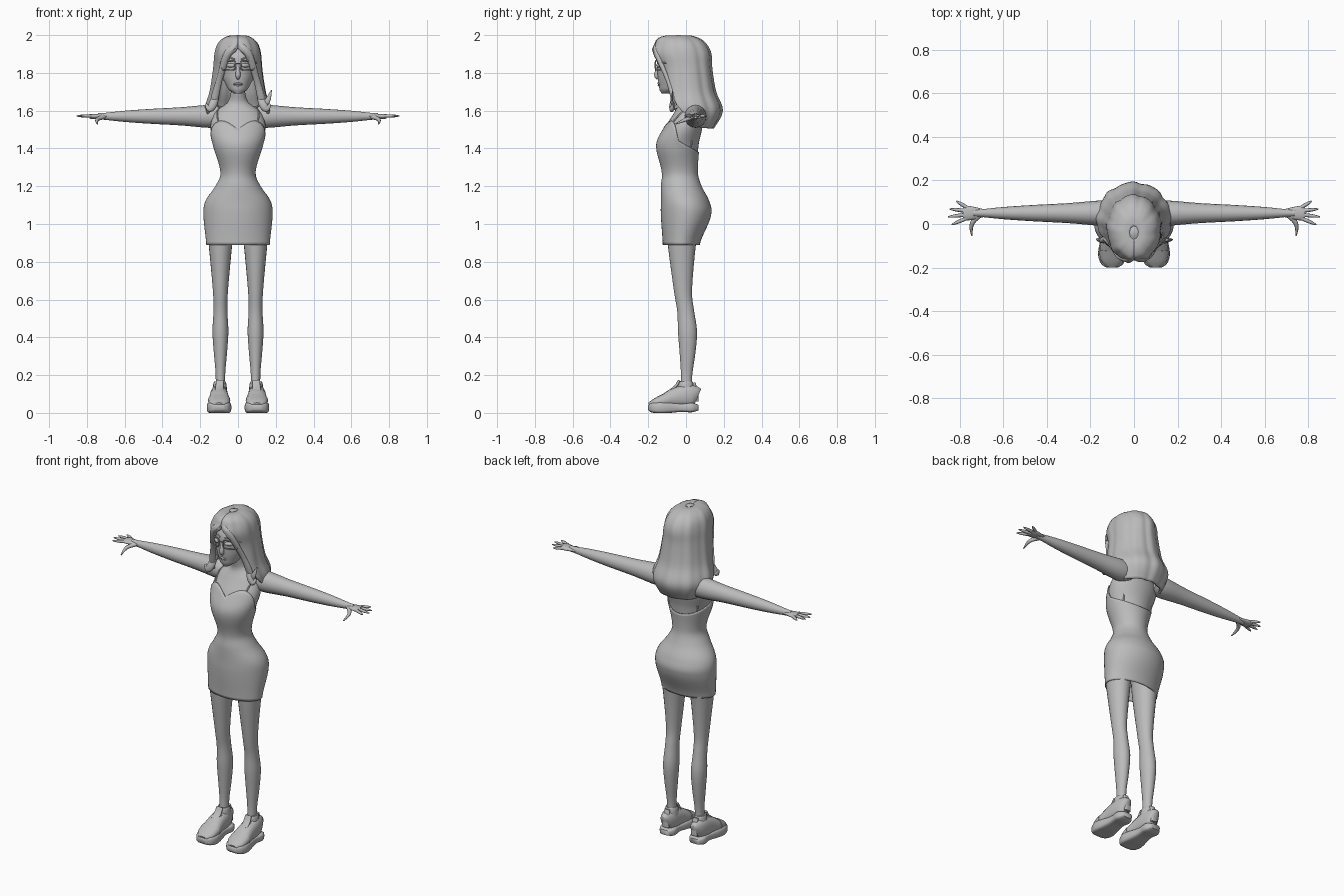
import bpy, bmesh
from math import sin, cos, pi, radians, sqrt
from mathutils import Vector

cube = bpy.data.objects.get("Cube")
if cube:
    bpy.data.objects.remove(cube, do_unlink=True)

grey = bpy.data.materials.new("plain_grey")
grey.use_nodes = True
grey.diffuse_color = (.5, .5, .5, 1)
grey.node_tree.nodes["Principled BSDF"].inputs["Base Color"].default_value = grey.diffuse_color

ACROSS, DEPTH, UP = Vector((1, 0, 0)), Vector((0, 1, 0)), Vector((0, 0, 1))


def spline(rows, index, t):
    """Catmull-Rom blend between a row and the next one."""
    last = len(rows) - 1
    before, start, end, after = (rows[min(max(k, 0), last)] for k in range(index - 1, index + 3))
    blended = []
    for p, q, r, s in zip(before, start, end, after):
        tangent_in, tangent_out = (r - p) / 2, (s - q) / 2
        ease = t * t * (3 - 2 * t)
        blended.append(q + (r - q) * ease + tangent_in * t * (1 - t) ** 2
                       - tangent_out * t * t * (1 - t))
    return blended


def lookup(rows, key):
    """Interpolate the row whose first column equals key."""
    index = 0
    while index < len(rows) - 2 and key > rows[index + 1][0]:
        index += 1
    low, high = rows[index][0], rows[index + 1][0]
    return spline(rows, index, min(max((key - low) / (high - low), 0), 1))[1:]


def resample(rows, steps):
    dense = [spline(rows, i, k / steps) for i in range(len(rows) - 1) for k in range(steps)]
    return dense + [list(rows[-1])]


def skin_rings(name, rings, closed=True, caps=True, thickness=0):
    """Skin a list of point rings into one smooth object."""
    bm = bmesh.new()
    loops = [[bm.verts.new(point) for point in ring] for ring in rings]
    count = len(loops[0])
    for lower, upper in zip(loops, loops[1:]):
        for k in range(count if closed else count - 1):
            following = (k + 1) % count
            bm.faces.new((lower[k], lower[following], upper[following], upper[k]))
    if caps:
        bm.faces.new(loops[0])
        bm.faces.new(loops[-1])
    bmesh.ops.recalc_face_normals(bm, faces=bm.faces)
    mesh = bpy.data.meshes.new(name)
    bm.to_mesh(mesh)
    bm.free()
    mesh.materials.append(grey)
    part = bpy.data.objects.new(name, mesh)
    bpy.context.collection.objects.link(part)
    bpy.ops.object.select_all(action='DESELECT')
    part.select_set(True)
    bpy.context.view_layer.objects.active = part
    bpy.ops.object.shade_smooth_by_angle(angle=radians(60))
    if thickness:
        shell = part.modifiers.new("thickness", 'SOLIDIFY')
        shell.thickness, shell.offset = thickness, 0


def around(count):
    return [2 * pi * k / count for k in range(count)]


def power(value, squareness):
    return (1 if value >= 0 else -1) * abs(value) ** (2 / squareness)


def tube(name, rows, ref=DEPTH, side=1, flat=1, sides=16, squareness=2):
    """Rows hold x, y, z, radius and optionally the radius along ref."""
    rows = resample(rows, 4)
    points = [Vector(row[:3]) for row in rows]
    rings = []
    for i, (centre, row) in enumerate(zip(points, rows)):
        ahead = (points[min(i + 1, len(points) - 1)] - points[max(i - 1, 0)]).normalized()
        u = ref.cross(ahead).normalized() * row[3]
        v = ahead.cross(u) * flat * row[-1] / row[3]
        ring = [centre + u * power(cos(a), squareness) + v * power(sin(a), squareness)
                for a in around(sides)]
        rings.append([(p.x * side, p.y, max(p.z, 0)) for p in ring])
    skin_rings(name, rings)


def wire(name, points, radius, ref=DEPTH, side=1):
    tube(name, [(*point, radius) for point in points], ref, side, sides=8)


# Sections as height, half width, front and back
BODY = [(.89, .165, -.12, .07), (1.05, .18, -.13, .13), (1.12, .17, -.13, .12),
        (1.2, .117, -.13, .08), (1.27, .09, -.125, .06), (1.42, .13, -.155, .07),
        (1.52, .15, -.11, .09), (1.6, .12, -.06, .08), (1.64, .06, -.04, .06),
        (1.69, .04, -.05, .03), (1.76, .04, -.06, .03)]
HEAD = [(1.69, .02, -.13, -.08), (1.71, .05, -.14, -.03), (1.78, .085, -.15, .05),
        (1.88, .1, -.15, .09), (1.96, .07, -.11, .06)]


def section(rows, angle, z, grow=1.0):
    half, front, back = lookup(rows, z)
    return (half * grow * sin(angle),
            (front + back) / 2 + (back - front) / 2 * grow * cos(angle), z)


def stack(rows, low, high, grow=1.0):
    heights = [low + (high - low) * k / 30 for k in range(31)]
    return [[section(rows, a, z, grow) for a in around(40)] for z in heights]


def face(x, z, radius):
    """Tube row lying on the front of the head."""
    half, front, back = lookup(HEAD, z)
    middle = (front + back) / 2
    return x, middle - (middle - front) * sqrt(1 - (x / half) ** 2), z, radius


skin_rings("upper_body", stack(BODY, 1.25, BODY[-1][0], .97))
skin_rings("head", stack(HEAD, HEAD[0][0], HEAD[-1][0]))


# Dress with a dipped front neckline and a low back
def neckline(angle):
    peak = max(0, -sin(2 * min(angle, 2 * pi - angle)))
    return 1.44 - .06 * cos(angle) + .06 * peak


hem = BODY[0][0]
skin_rings("dress", [[section(BODY, a, hem + (neckline(a) - hem) * k / 40) for a in around(48)]
                     for k in range(41)], caps=False, thickness=.006)

# Nose and lips
tube("nose", [(0, -.14, 1.85, .006), (0, -.156, 1.79, .013), (0, -.146, 1.77, .008)])
for name, z in (("upper_lip", 1.745), ("lower_lip", 1.735)):
    tube(name, [face(-.026, 1.74, .001), face(0, z, .006), face(.026, 1.74, .001)], sides=8)

# Hair sheet: height, half width, centre, depth and spread from the back
HAIR = [(1.51, .125, .05, .09, 75), (1.6, .165, .02, .165, 105), (1.7, .14, 0, .15, 120),
        (1.82, .122, -.01, .14, 140), (1.9, .115, -.025, .15, 160), (1.95, .1, -.03, .13, 180),
        (1.98, .07, -.04, .1, 180), (2, .02, -.04, .03, 180)]
sheet = []
for z, half, centre, depth, spread in resample(HAIR, 5):
    ring = []
    for k in range(-32, 33):
        a = radians(min(spread, 180)) * k / 32
        wave = 1 + .02 * cos(9 * a + 1) + .01 * cos(17 * a)
        ring.append((half * sin(a) * wave, centre + depth * cos(a) * wave, min(z, 1.99)))
    sheet.append(ring)
skin_rings("hair", sheet, closed=False, caps=False, thickness=.014)
tube("hair_crown", [(0, -.04, 1.97, .05), (0, -.04, 1.99, .035), (0, -.04, 2, .01)])
tube("left_flick", [(.125, -.06, 1.61, .01), (.155, -.075, 1.65, .015), (.178, -.07, 1.71, .002)],
     flat=.5)


def lens_point(angle):
    x = .051 + .036 * power(cos(angle), 5)
    return x, -.163 + 4 * x * x, 1.84 + .025 * power(sin(angle), 5)


wire("glasses_bridge", [(-.016, -.16, 1.85), (0, -.164, 1.85), (.016, -.16, 1.85)], .003)

# Shoe upper: distance along the foot, half width and half height
UPPER = [(.06, .022, .05), (.04, .036, .057), (0, .045, .06), (-.065, .05, .05),
         (-.115, .056, .035), (-.165, .05, .022), (-.195, .026, .012)]


def shoe_rows(rows, grow=1.0):
    return [(.1, y, .03 + tall, wide * grow, tall * grow) for y, wide, tall in rows]


for side, name in ((1, "left_"), (-1, "right_")):
    # Fringe swept from the parting, and a loose lock on the shoulder
    tube(name + "fringe", [(-.012 * side, -.125, 1.96, .01), (.02, -.158, 1.935, .02),
                           (.06, -.15, 1.89, .02), (.1, -.095, 1.76, .017),
                           (.125, -.065, 1.66, .02), (.14, -.055, 1.6, .004)],
         side=side, flat=.7)
    tube(name + "lock", [(.11, -.05, 1.7, .014), (.13, -.07, 1.64, .022),
                         (.15, -.075, 1.61, .018), (.17, -.07, 1.635, .006)],
         side=side, flat=.7)

    # Eye, brow and glasses
    tube(name + "eye", [face(x, 1.84, r) for x, r in
                        ((.016, .001), (.027, .01), (.05, .01), (.063, .001))], side=side)
    tube(name + "brow", [face(x, z, .004) for x, z in ((.016, 1.87), (.045, 1.88), (.07, 1.87))],
         side=side, sides=8)
    wire(name + "lens_frame", [lens_point(a) for a in around(20) + [0]], .0035, side=side)
    wire(name + "glasses_arm", [(.085, -.134, 1.855), (.1, -.1, 1.853), (.104, -.02, 1.85)],
         .003, UP, side)

    # Dress strap over the shoulder
    strap = [(135, 1.54), (120, 1.585), (90, 1.615), (70, 1.6), (50, 1.4)]
    wire(name + "strap", [section(BODY, radians(turn), z) for turn, z in strap],
         .004, ACROSS, side)

    # Arm and palm along one straight line
    arm = [(.08, .05), (.15, .058), (.3, .046), (.47, .037), (.6, .028), (.7, .018), (.74, .016)]
    palm = [(.69, .018), (.74, .03), (.77, .034), (.785, .03)]
    for part, rows, flat in (("arm", arm, 1.05), ("palm", palm, .4)):
        tube(name + part, [(x, .05, 1.57, r) for x, r in rows], UP, side, flat)

    # Fingers fan out, the middle ones longest
    for i, finger in enumerate(("little", "ring", "middle", "index")):
        base = Vector((.77, .077 - .017 * i, 1.572))
        tip = Vector((.855 - .012 * (i - 1.8) ** 2, .105 - .036 * i, 1.572))
        tube(name + finger + "_finger", [(*base, .009), (*base.lerp(tip, .6), .008), (*tip, .003)],
             UP, side, sides=8)
    tube(name + "thumb", [(.71, .04, 1.567, .012), (.74, .01, 1.557, .011),
                          (.748, -.02, 1.545, .008), (.744, -.055, 1.53, .003)],
         UP, side, sides=8)

    # Leg: height, depth and radius
    leg = [(1.02, -.015, .075), (.89, -.022, .062), (.65, -.016, .04), (.54, -.002, .037),
           (.43, .008, .042), (.32, .008, .035), (.2, .003, .025), (.1, 0, .027)]
    tube(name + "leg", [(.093, y, z, r) for z, y, r in leg], side=side, flat=1.2, sides=24)

    # Trainer with a chunky sole, toe cap and padded collar
    sole = [(.065, .03), (.03, .05), (-.03, .046), (-.13, .065), (-.18, .053), (-.2, .026)]
    tube(name + "sole", [(.1, y, .028, wide) for y, wide in sole], UP, side, .5, 24, 4)
    tube(name + "shoe_upper", shoe_rows(UPPER), UP, side, squareness=2.4)
    tube(name + "toe_cap", shoe_rows(UPPER[4:], 1.06), UP, side, squareness=2.4)
    tube(name + "shoe_collar", [(.096, 0, z, r) for z, r in ((.1, .04), (.15, .035), (.166, .03))],
         side=side, flat=1.15)
    tube(name + "tongue", [(.1, -.085, .115, .022), (.097, -.055, .14, .022),
                           (.096, -.036, .172, .02)], side=side, flat=.35, squareness=3)
    tube(name + "heel_tab", [(.095, .056, .06, .02), (.095, .055, .11, .018),
                             (.095, .042, .16, .016)], side=side, flat=.5, squareness=3)
    for k, lace in enumerate(("top", "upper", "lower", "bottom")):
        y, z = -.05 - .019 * k, .142 - .0125 * k
        wire(name + lace + "_lace", [(.098 + across, y, z - 20 * across * across)
                                     for across in (-.03, -.013, .013, .03)], .004, side=side)
